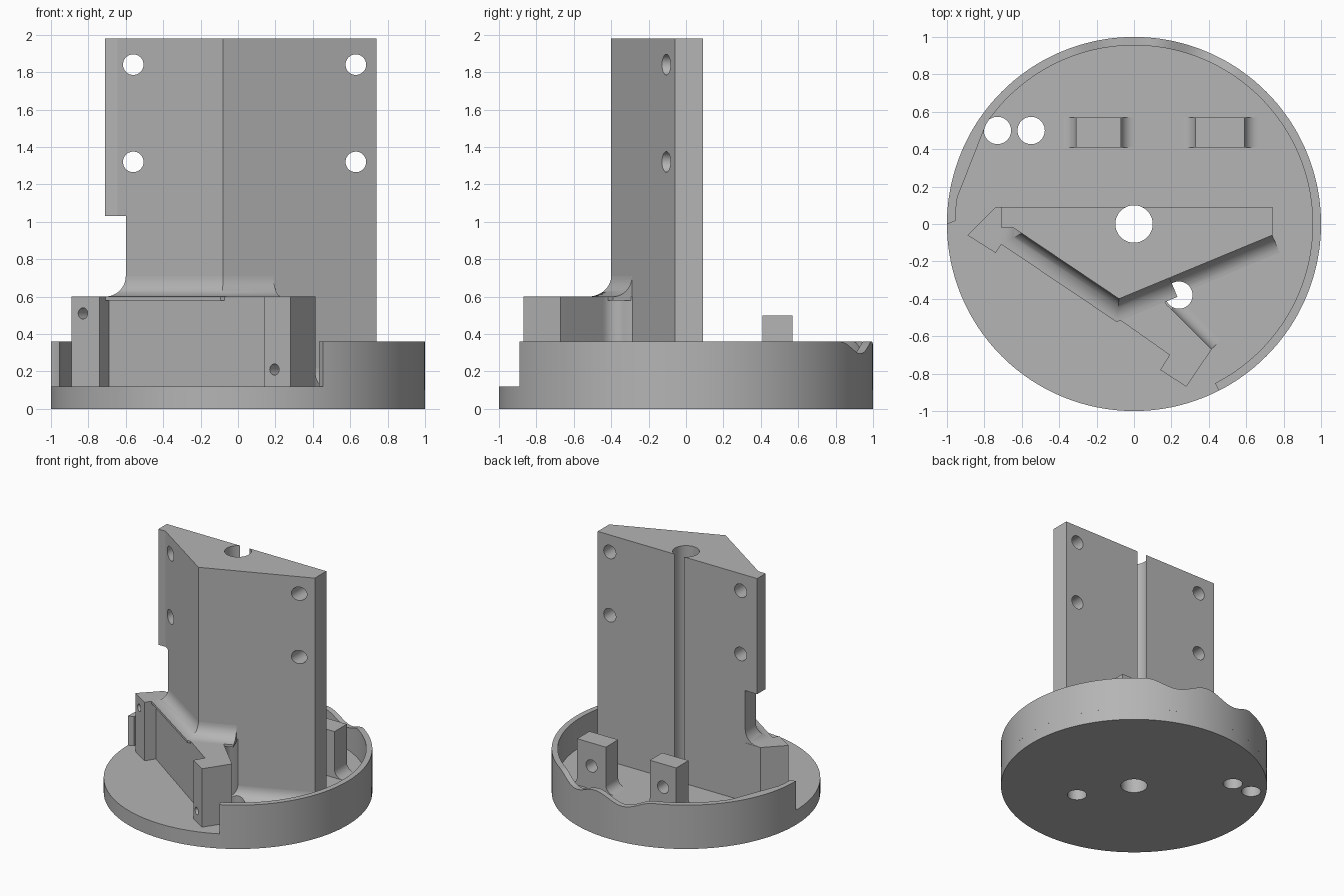
import bpy, bmesh, math
from mathutils import Vector, Matrix

cube = bpy.data.objects.get("Cube")
if cube:
    bpy.data.objects.remove(cube, do_unlink=True)

grey = bpy.data.materials.new("plain_grey")
grey.use_nodes = True
colour = (0.46, 0.46, 0.46, 1)
grey.diffuse_color = colour
grey.node_tree.nodes["Principled BSDF"].inputs["Base Color"].default_value = colour

FLOOR, RIM, SHELF, TOP = 0.12, 0.36, 0.6, 1.98


def finish(name, bm):
    """Turn a bmesh into a named grey object."""
    bmesh.ops.recalc_face_normals(bm, faces=bm.faces)
    mesh = bpy.data.meshes.new(name)
    bm.to_mesh(mesh)
    bm.free()
    mesh.materials.append(grey)
    ob = bpy.data.objects.new(name, mesh)
    bpy.context.collection.objects.link(ob)
    return ob


def loft(name, rings, closed=False):
    """Join matching rings of points, capped unless closed in a loop."""
    bm = bmesh.new()
    loops = [[bm.verts.new(p) for p in ring] for ring in rings]
    pairs = list(zip(loops, loops[1:])) + ([(loops[-1], loops[0])] if closed else [])
    for a, b in pairs:
        for i in range(len(a)):
            j = (i + 1) % len(a)
            bm.faces.new((a[i], a[j], b[j], b[i]))
    if not closed:
        bm.faces.new(loops[0])
        bm.faces.new(loops[-1])
    return finish(name, bm)


def prism(name, outline, z0, z1):
    return loft(name, [[(x, y, z) for x, y in outline] for z in (z0, z1)])


def box(name, x0, x1, y0, y1, z0, z1):
    return prism(name, [(x0, y0), (x1, y0), (x1, y1), (x0, y1)], z0, z1)


def rod(name, centre, axis, radius, length, sides=48):
    bm = bmesh.new()
    turn = Vector((0, 0, 1)).rotation_difference(Vector(axis)).to_matrix().to_4x4()
    bmesh.ops.create_cone(bm, cap_ends=True, segments=sides, radius1=radius, radius2=radius,
                          depth=length, matrix=Matrix.Translation(centre) @ turn)
    return finish(name, bm)


def fillet(name, path, z, r):
    """Concave fillet on the right-hand side of a path, mitred at corners."""
    pts = [Vector(p) for p in path]
    normals = []
    for a, b in zip(pts, pts[1:]):
        d = (b - a).normalized()
        normals.append(Vector((d.y, -d.x)))
    arc = [(r - r * math.sin(t), r - r * math.cos(t)) for t in
           [math.pi / 2 * i / 10 for i in range(11)]]
    profile = [(-0.02, -0.02), (r, -0.02)] + arc + [(-0.02, r)]
    rings = []
    for i, p in enumerate(pts):
        n1, n2 = normals[max(i - 1, 0)], normals[min(i, len(normals) - 1)]
        m = (n1 + n2) / (1 + n1.dot(n2))
        rings.append([(p.x + m.x * u, p.y + m.y * u, z + v) for u, v in profile])
    return loft(name, rings)


def cut(target, *cutters):
    """Subtract the cutters from the target for good."""
    for c in cutters:
        c.hide_render = True
        mod = target.modifiers.new("cut", "BOOLEAN")
        mod.object, mod.operation, mod.solver = c, "DIFFERENCE", "EXACT"
    bpy.context.view_layer.update()
    graph = bpy.context.evaluated_depsgraph_get()
    mesh = bpy.data.meshes.new_from_object(target.evaluated_get(graph))
    target.modifiers.clear()
    target.data = mesh


# Hole cutters shared by several parts
UP, BACK = (0, 0, 1), (0, 1, 0)
bore = rod("bore_cutter", (0, 0, 1), UP, 0.1, 3)
drain = rod("drain_cutter", (0.24, -0.38, 0), UP, 0.073, 0.8)
cutters = [bore, drain]

# Round base plate
base = rod("base_plate", (0, 0, FLOOR / 2), UP, 1, FLOOR, 128)
wire_holes = [rod("wire_hole_cutter", (x, 0.5, 0), UP, 0.073, 0.5) for x in (-0.73, -0.55)]
cut(base, bore, drain, *wire_holes)
cutters += wire_holes


# Rim wall with a wavy dip at the back and a flat inner face at its end
def rim_section(deg):
    a = math.radians(deg)
    c, s = math.cos(a), math.sin(a)
    inner = 0.955
    if deg > 140:
        inner = min(inner, 0.51 / (0.2 * s - 0.51 * c))
        if deg > 179:
            inner = 0.998
    top = RIM
    if 55 < deg < 111:
        top -= 0.065 * math.sin(math.pi * (deg - 55) / 28) ** 2
    return [(c * r, s * r, z) for r, z in
            ((inner, FLOOR - 0.02), (1, FLOOR - 0.02), (1, top), (inner, top))]


rim = loft("rim_wall", [rim_section(d) for d in range(-63, 181)])

# Tower: narrow lower part, wider upper part
face = [(-0.08, -0.4), (0.74, -0.06), (0.74, 0.09)]
lower = prism("tower_lower", [(-0.6, 0.09), (-0.6, -0.05)] + face, FLOOR - 0.02, 1.03)
upper = prism("tower_upper", [(-0.71, 0.09), (-0.71, -0.02), (-0.645, -0.02)] + face, 1.03, TOP)
slit = box("slit_cutter", -0.035, 0.035, 0, 0.2, FLOOR, 2.2)
bolts = [rod("bolt_cutter", (x, 0, z), BACK, 0.055, 2) for x in (-0.56, 0.63) for z in (1.32, 1.84)]
cut(lower, bore, slit, *bolts)
cut(upper, bore, slit, *bolts)
cutters += [slit] + bolts

# Slanted shelf block with a lug on each end and a hollow around the drain hole
hollow = [(0.24 + 0.083 * math.cos(a), -0.38 + 0.083 * math.sin(a)) for a in
          [math.radians(232 - 12 * i) for i in range(9)]]
shelf = prism("shelf_block", [
    (-0.6, 0.09), (-0.74, 0.09), (-0.89, -0.06), (-0.74, -0.155), (-0.69, -0.08),
    (0.19, -0.7), (0.14, -0.78), (0.28, -0.87), (0.415, -0.67)] + hollow +
    [(0.2, -0.28), (0.1, -0.27), (-0.08, -0.32), (-0.56, 0)], FLOOR - 0.02, SHELF)
pins = [rod("pin_cutter", c, (0.575, 0.82, 0), 0.03, 0.3, 24)
        for c in ((-0.83, -0.1, 0.51), (0.195, -0.815, 0.21))]
cut(shelf, *pins)
cutters += pins

# Fillets where the tower meets the shelf and the floor
parts = [base, rim, lower, upper, shelf]
parts.append(fillet("shelf_fillet", [(-0.6, 0.088), (-0.6, -0.05), (-0.08, -0.4), (0.19, -0.288)],
                    SHELF, 0.11))
floor_fillets = [fillet("tower_floor_fillet", [(0.1, -0.325), (0.74, -0.06)], FLOOR, 0.1),
                 fillet("block_floor_fillet", [(0.415, -0.67), (0.2, -0.455)][::1], FLOOR, 0.07)]
for f in floor_fillets:
    cut(f, drain)
parts += floor_fillets

# Two drilled brackets at the back
for side, x0, x1 in (("right", -0.31, -0.07), ("left", 0.33, 0.59)):
    lug = box(side + "_bracket", x0, x1, 0.41, 0.57, FLOOR - 0.02, 0.5)
    hole = rod("bracket_cutter", ((x0 + x1) / 2, 0.5, 0.31), BACK, 0.05, 0.5)
    cut(lug, hole)
    cutters.append(hole)
    parts += [lug,
              fillet(side + "_bracket_outer_fillet", [(x0, 0.57), (x0, 0.41)], FLOOR, 0.07),
              fillet(side + "_bracket_inner_fillet", [(x1, 0.41), (x1, 0.57)], FLOOR, 0.07)]

for c in cutters:
    bpy.data.objects.remove(c, do_unlink=True)

# Smooth the curved faces, keep the edges sharp
bpy.ops.object.select_all(action="DESELECT")
for ob in parts:
    ob.select_set(True)
bpy.context.view_layer.objects.active = base
bpy.ops.object.shade_smooth_by_angle(angle=math.radians(30))
